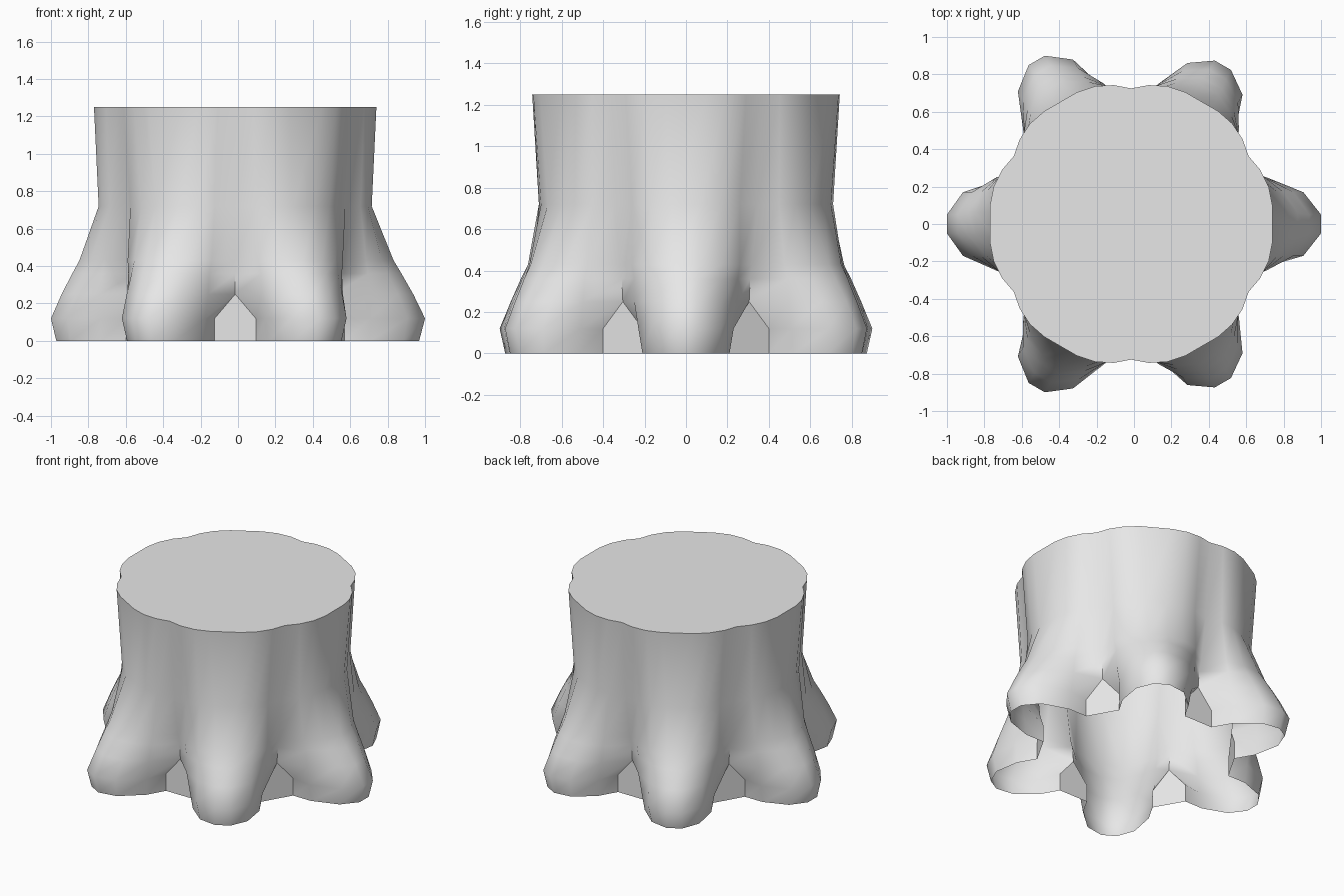
import bpy, bmesh
from math import radians
from mathutils import Vector, Matrix

cube = bpy.data.objects.get("Cube")
if cube:
    bpy.data.objects.remove(cube, do_unlink=True)

# Half cross-section of one root at each height:
# (height, valley radius, [(distance outwards, half width), ...])
LEVELS = [
    (0.00, 0.61, [(0.97, 0.05), (0.89, 0.15), (0.72, 0.21)]),
    (0.12, 0.61, [(1.00, 0.05), (0.91, 0.17), (0.72, 0.23)]),
    (0.25, 0.61, [(0.94, 0.05), (0.86, 0.17), (0.72, 0.25)]),
    (0.36, 0.62, [(0.88, 0.06), (0.81, 0.17), (0.71, 0.25)]),
    (0.43, 0.64, [(0.84, 0.06), (0.78, 0.17), (0.70, 0.26)]),
    (0.72, 0.68, [(0.73, 0.07), (0.71, 0.17), (0.67, 0.26)]),
    (1.25, 0.725, [(0.755, 0.10), (0.735, 0.20), (0.69, 0.29)]),
]
ROOT_LENGTHS = [1.015, 0.98, 1.01, 0.985, 1.01, 0.98]
ARCH_LEVEL = 2          # the gaps between the roots close here
PANEL_HALF = 0.11
CENTRE = Vector((-0.015, 0, 0))


def turn(x, y, z, degrees):
    return Matrix.Rotation(radians(degrees), 3, 'Z') @ Vector((x, y, z)) + CENTRE


def root_row(level, angle, length):
    """One row of points across a root, from valley to valley."""
    z, valley, half = LEVELS[level]
    stretch = (length - 0.7) / 0.3
    gap = PANEL_HALF if level < ARCH_LEVEL else 0
    side = [(0.7 + max(u - 0.7, 0) * stretch if u > 0.7 and z < 0.7 else u, v)
            for u, v in half]
    row = [turn(valley, gap, z, angle - 30)]
    row += [turn(u, -v, z, angle) for u, v in reversed(side)]
    row += [turn(u, v, z, angle) for u, v in side]
    row.append(turn(valley, -gap, z, angle + 30))
    return row


bm = bmesh.new()

# Bark: six flared roots running up into the trunk
for i, length in enumerate(ROOT_LENGTHS):
    rows = [[bm.verts.new(p) for p in root_row(k, i * 60, length)]
            for k in range(len(LEVELS))]
    for low, high in zip(rows, rows[1:]):
        for j in range(len(low) - 1):
            bm.faces.new((low[j], low[j + 1], high[j + 1], high[j]))

# Pointed flat panels closing the gaps between the roots
for i in range(6):
    z1, z2, r = LEVELS[1][0], LEVELS[ARCH_LEVEL][0], LEVELS[0][1]
    outline = [(-PANEL_HALF, 0), (PANEL_HALF, 0), (PANEL_HALF, z1),
               (0, z2), (-PANEL_HALF, z1)]
    bm.faces.new([bm.verts.new(turn(r, y, z, i * 60 + 30)) for y, z in outline])

# Flat cut top
top = len(LEVELS) - 1
rim = [p for i, length in enumerate(ROOT_LENGTHS)
       for p in root_row(top, i * 60, length)[:-1]]
bm.faces.new([bm.verts.new(p) for p in rim])

bmesh.ops.remove_doubles(bm, verts=bm.verts[:], dist=0.001)

# Smooth bark, with creases at the rim, panels and lower valleys
for face in bm.faces:
    face.smooth = True
for edge in bm.edges:
    heights = [v.co.z for v in edge.verts]
    creased = max(heights) < 0.37 or min(heights) > 1.2
    if creased and edge.is_manifold and edge.calc_face_angle() > radians(48):
        edge.smooth = False

mesh = bpy.data.meshes.new("tree_stump")
bm.to_mesh(mesh)
bm.free()
stump = bpy.data.objects.new("tree_stump", mesh)
bpy.context.collection.objects.link(stump)

grey = bpy.data.materials.new("pale_grey")
grey.use_nodes = True
grey.diffuse_color = (0.8, 0.8, 0.8, 1)
grey.node_tree.nodes["Principled BSDF"].inputs["Base Color"].default_value = (0.8, 0.8, 0.8, 1)
mesh.materials.append(grey)
